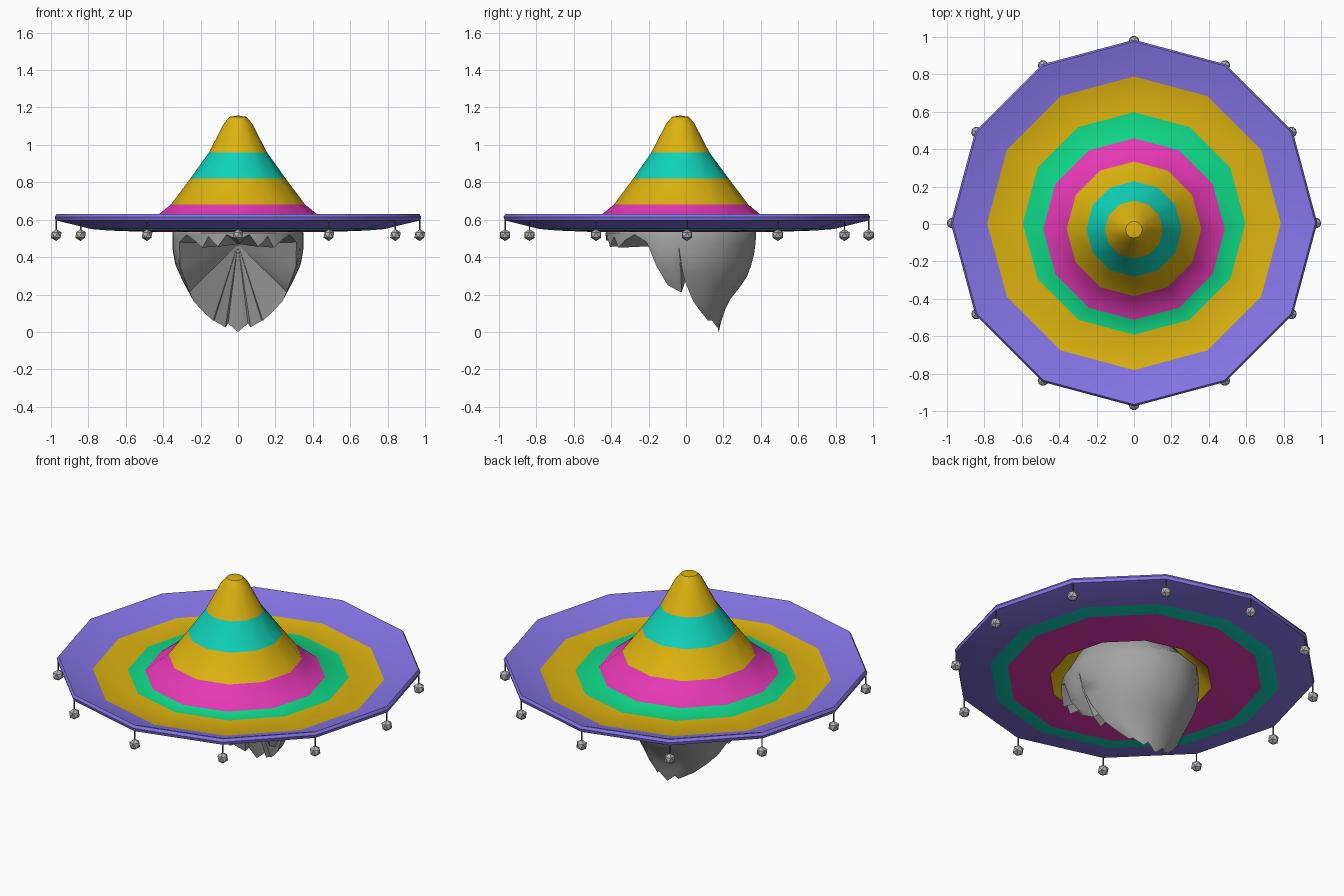
import bpy, bmesh, math
from mathutils import Vector

if "Cube" in bpy.data.objects:
    bpy.data.objects.remove(bpy.data.objects["Cube"])

SIDES = 12


def material(name, rgb):
    m = bpy.data.materials.new(name)
    m.diffuse_color = (*rgb, 1)
    m.use_nodes = True
    m.node_tree.nodes["Principled BSDF"].inputs["Base Color"].default_value = m.diffuse_color
    return m


MATS = {
    "yellow": material("yellow", (0.72, 0.45, 0.005)),
    "purple": material("purple", (0.24, 0.18, 0.80)),
    "green": material("green", (0.005, 0.68, 0.24)),
    "teal": material("teal", (0.005, 0.65, 0.49)),
    "pink": material("pink", (0.78, 0.04, 0.46)),
    "hair": material("hair grey", (0.37, 0.37, 0.37)),
    "bobble": material("bobble grey", (0.45, 0.45, 0.45)),
    "string": material("string grey", (0.12, 0.12, 0.12)),
}


def finish(name, bm, colors, angle):
    bmesh.ops.recalc_face_normals(bm, faces=bm.faces[:])
    me = bpy.data.meshes.new(name)
    bm.to_mesh(me)
    bm.free()
    for c in colors:
        me.materials.append(MATS[c])
    ob = bpy.data.objects.new(name, me)
    bpy.context.collection.objects.link(ob)
    if angle:
        bpy.ops.object.select_all(action='DESELECT')
        bpy.context.view_layer.objects.active = ob
        ob.select_set(True)
        bpy.ops.object.shade_smooth_by_angle(angle=math.radians(angle))
    return ob


# Hat: lathed bands (radius, height, centre y, colour of the band to the next ring)
hat_profile = [
    (0.0, 1.157, -0.03, "yellow"), (0.045, 1.15, -0.03, "yellow"),
    (0.075, 1.115, -0.03, "yellow"), (0.155, 0.96, -0.03, "teal"),
    (0.255, 0.82, -0.027, "yellow"), (0.36, 0.68, -0.026, "pink"),
    (0.485, 0.578, -0.027, "green"), (0.595, 0.565, 0.003, "yellow"),
    (0.785, 0.563, 0.004, "purple"), (0.95, 0.625, 0.005, "purple"),
    (0.97, 0.63, 0.005, "purple"), (0.98, 0.615, 0.005, "purple"),
    (0.975, 0.597, 0.005, "purple"), (0.785, 0.55, 0.004, "teal"),
    (0.69, 0.542, 0.003, "pink"), (0.44, 0.533, -0.026, "yellow"),
    (0.335, 0.66, -0.026, "yellow"), (0.23, 0.81, -0.027, "yellow"),
    (0.135, 0.95, -0.03, "yellow"), (0.0, 1.12, -0.03, "yellow"),
]
hat_colors = ["yellow", "purple", "green", "teal", "pink"]
bm = bmesh.new()
rings = []
for r, z, cy, _ in hat_profile:
    if r == 0:
        rings.append([bm.verts.new((0, cy, z))] * SIDES)
    else:
        rings.append([bm.verts.new((r * math.sin(a), cy + r * math.cos(a), z))
                      for a in (math.tau * i / SIDES for i in range(SIDES))])
for k, (a, b) in enumerate(zip(rings, rings[1:])):
    for i in range(SIDES):
        j = (i + 1) % SIDES
        quad = list(dict.fromkeys([a[i], a[j], b[j], b[i]]))
        bm.faces.new(quad).material_index = hat_colors.index(hat_profile[k][3])
finish("hat", bm, hat_colors, 35)

# Bobbles hanging on strings around the brim
for i in range(SIDES):
    a = math.tau * i / SIDES
    x, y = 0.972 * math.sin(a), 0.005 + 0.972 * math.cos(a)
    bm = bmesh.new()
    bmesh.ops.create_icosphere(bm, subdivisions=1, radius=0.032)
    bmesh.ops.translate(bm, verts=bm.verts[:], vec=(x, y, 0.518))
    finish("bobble", bm, ["bobble"], 0)
    bm = bmesh.new()
    bmesh.ops.create_cone(bm, cap_ends=True, segments=5, radius1=0.004,
                          radius2=0.004, depth=0.07)
    bmesh.ops.translate(bm, verts=bm.verts[:], vec=(x, y, 0.575))
    finish("bobble_string", bm, ["string"], 0)

# Hair sections: height, half width, middle y, back y, front y
hair_rows = [
    (0.0, 0.04, 0.16, 0.175, 0.1), (0.035, 0.1, 0.14, 0.183, 0.1),
    (0.08, 0.16, 0.10, 0.195, 0.0), (0.16, 0.235, 0.04, 0.225, -0.3),
    (0.28, 0.30, -0.01, 0.32, -0.38), (0.36, 0.335, -0.025, 0.35, -0.42),
    (0.44, 0.35, -0.03, 0.37, -0.425), (0.53, 0.35, -0.03, 0.375, -0.43),
    (0.65, 0.29, -0.03, 0.25, -0.31), (0.78, 0.19, -0.03, 0.15, -0.21),
    (0.85, 0.05, -0.03, 0.02, -0.08),
]


def hair_point(deg, z):
    for lo, hi in zip(hair_rows, hair_rows[1:]):
        if z <= hi[0]:
            break
    t = (z - lo[0]) / (hi[0] - lo[0])
    w, mid, back, front = (p + (q - p) * t for p, q in zip(lo[1:], hi[1:]))
    a = math.radians(deg)
    depth = (back - mid) if deg <= 90 else (mid - front)
    return Vector((w * math.sin(a), mid + depth * math.cos(a), z))


# Hair ends: angle from the back, height of the lock's lower end
ends = [(0, 0.0), (28, 0.045), (55, 0.025), (72, 0.06), (90, 0.06),
        (91, 0.34), (97, 0.21), (106, 0.25), (110, 0.35), (117, 0.48),
        (128, 0.52), (138, 0.49), (147, 0.45), (153, 0.51), (162, 0.455),
        (170, 0.52), (180, 0.49)]
columns = [(-d, z) for d, z in ends[-2:0:-1]] + ends
bm = bmesh.new()
STEPS = 9
grid = []
for deg, low in columns:
    heights = [low + (0.53 - low) * k / STEPS for k in range(STEPS)]
    col = []
    for z in heights + [0.53, 0.65, 0.78, 0.85]:
        p = hair_point(abs(deg), z)
        p.x = math.copysign(p.x, deg)
        col.append(bm.verts.new(p))
    grid.append(col)
inner = bm.verts.new((0, 0.06, 0.47))
for a, b in zip(grid, grid[1:] + grid[:1]):
    for k in range(len(a) - 1):
        bm.faces.new((a[k], b[k], b[k + 1], a[k + 1]))
    bm.faces.new((a[0], inner, b[0]))
bm.faces.new([c[-1] for c in grid])
finish("hair", bm, ["hair"], 40)
